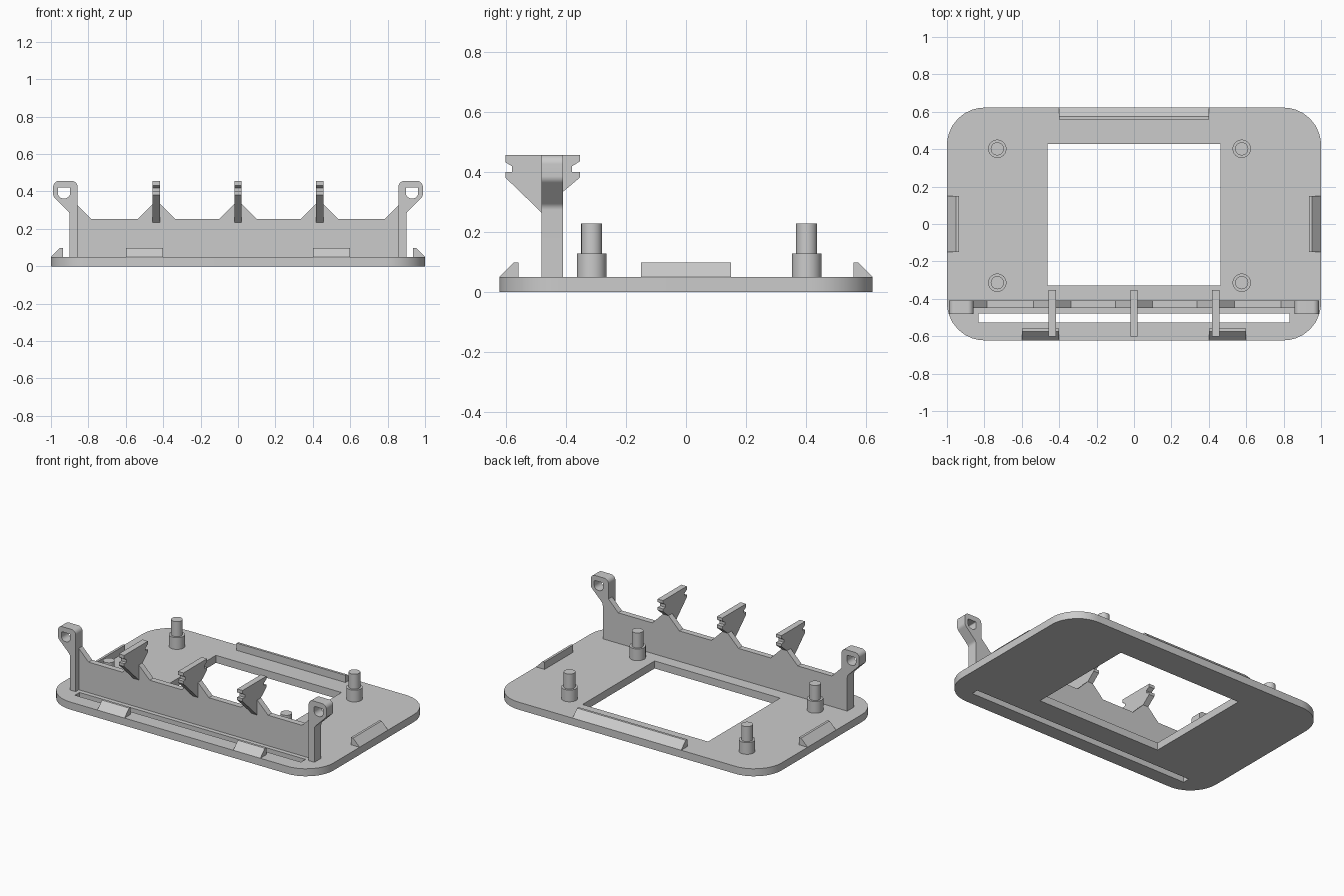
import bpy, bmesh, math
from mathutils import Vector, Matrix

if "Cube" in bpy.data.objects:
    bpy.data.objects.remove(bpy.data.objects["Cube"], do_unlink=True)

grey = bpy.data.materials.new("light grey plastic")
grey.use_nodes = True
grey.diffuse_color = (0.6, 0.6, 0.6, 1)
grey.node_tree.nodes["Principled BSDF"].inputs["Base Color"].default_value = (0.6, 0.6, 0.6, 1)

# Profile plane and extrusion direction for each axis
FRAMES = {
    "x": Matrix(((0, 0, 1), (1, 0, 0), (0, 1, 0))),
    "y": Matrix(((1, 0, 0), (0, 0, -1), (0, 1, 0))),
    "z": Matrix.Identity(3),
}
TOP = 0.05            # upper face of the base plate
HALF_Y = 0.622


def rounded(points, steps=8):
    """Outline from (u, v) or (u, v, radius) corners, with arcs where a radius is given."""
    out = []
    for i, point in enumerate(points):
        p = Vector(point[:2])
        if len(point) == 2:
            out.append(p)
            continue
        a = (Vector(points[i - 1][:2]) - p).normalized()
        b = (Vector(points[(i + 1) % len(points)][:2]) - p).normalized()
        half = a.angle(b) / 2
        r = point[2]
        centre = p + (a + b).normalized() * r / math.sin(half)
        start = (p + a * r / math.tan(half) - centre).normalized()
        end = (p + b * r / math.tan(half) - centre).normalized()
        for k in range(steps + 1):
            out.append(centre + start.lerp(end, k / steps).normalized() * r)
    return out


def box(u0, u1, v0, v1, *radius):
    return [(u, v, *radius) for u, v in ((u0, v0), (u1, v0), (u1, v1), (u0, v1))]


def prism(name, loops, axis, lo, hi):
    """Extrude an outline (further loops are holes) along an axis from lo to hi."""
    curve = bpy.data.curves.new(name, "CURVE")
    curve.dimensions = "2D"
    curve.fill_mode = "BOTH"
    curve.extrude = (hi - lo) / 2
    for loop in loops:
        pts = rounded(loop)
        spline = curve.splines.new("POLY")
        spline.points.add(len(pts) - 1)
        for sp, p in zip(spline.points, pts):
            sp.co = (p.x, p.y, 0, 1)
        spline.use_cyclic_u = True
    temp = bpy.data.objects.new(name + "_outline", curve)
    mesh = bpy.data.meshes.new_from_object(temp)
    bpy.data.objects.remove(temp)
    bpy.data.curves.remove(curve)

    shift = Vector([(lo + hi) / 2 if a == axis else 0 for a in "xyz"])
    bm = bmesh.new()
    bm.from_mesh(mesh)
    bmesh.ops.remove_doubles(bm, verts=bm.verts, dist=1e-5)
    for v in bm.verts:
        v.co = FRAMES[axis] @ v.co + shift
    bmesh.ops.recalc_face_normals(bm, faces=bm.faces)
    return finish(name, bm, mesh)


def finish(name, bm, mesh):
    bm.to_mesh(mesh)
    bm.free()
    mesh.name = name
    mesh.materials.clear()
    mesh.materials.append(grey)
    obj = bpy.data.objects.new(name, mesh)
    bpy.context.collection.objects.link(obj)
    bpy.ops.object.select_all(action="DESELECT")
    obj.select_set(True)
    bpy.context.view_layer.objects.active = obj
    bpy.ops.object.shade_smooth_by_angle(angle=math.radians(30))
    return obj


def cylinder(name, x, y, z0, z1, radius):
    bm = bmesh.new()
    bmesh.ops.create_cone(bm, cap_ends=True, segments=40, radius1=radius, radius2=radius,
                          depth=z1 - z0, matrix=Matrix.Translation((x, y, (z0 + z1) / 2)))
    return finish(name, bm, bpy.data.meshes.new(name))


# Base plate with the large window and the narrow front slot
prism("base_plate", [box(-1, 1, -HALF_Y, HALF_Y, 0.2),
                     box(-0.462, 0.462, -0.33, 0.428),
                     box(-0.832, 0.832, -0.526, -0.478)], "z", 0, TOP)

# Upright wall, rising beside the end posts and under each hook
BACK, FACE, PROUD = -0.41, -0.449, -0.482
HOOKS = (-0.436, 0, 0.436)
RIM = 0.253
crest = [(-0.858, 0.326), (-0.786, RIM)]
for x in HOOKS:
    crest += [(x - 0.1, RIM), (x - 0.02, 0.333), (x + 0.02, 0.333), (x + 0.1, RIM)]
crest += [(0.786, RIM), (0.858, 0.326)]
prism("upright_wall", [[(-0.858, TOP)] + crest + [(0.858, TOP)]], "y", FACE, BACK)

# End posts with an eyelet head
for side, s in (("right", -1), ("left", 1)):
    post = [(0.858, TOP), (0.9, TOP), (0.9, 0.285, 0.03), (0.988, 0.373, 0.03),
            (0.988, 0.456, 0.03), (0.858, 0.456, 0.03)]
    eyelet = [(0.898, 0.422, 0.006), (0.963, 0.422, 0.006),
              (0.963, 0.363, 0.028), (0.898, 0.363, 0.028)]
    prism(side + "_post", [[(s * p[0], *p[1:]) for p in loop] for loop in (post, eyelet)],
          "y", PROUD, BACK)

# Notched hooks on the wall
hook = [(-0.602, 0.455), (-0.602, 0.432), (-0.579, 0.418), (-0.579, 0.4), (-0.602, 0.4),
        (-0.602, 0.381), (FACE, 0.233), (BACK, 0.233), (BACK, 0.333), (-0.353, 0.381),
        (-0.353, 0.4), (-0.38, 0.4), (-0.38, 0.418), (-0.353, 0.435), (-0.353, 0.455)]
for side, x in zip(("right", "middle", "left"), HOOKS):
    prism(side + "_hook", [hook], "x", x - 0.02, x + 0.02)


# Wedge clips along the rim
def wedge(edge, s):
    return [(s * edge, TOP), (s * (edge - 0.048), 0.098),
            (s * (edge - 0.064), 0.098), (s * (edge - 0.064), TOP)]


prism("back_clip", [wedge(HALF_Y, 1)], "x", -0.4, 0.4)
for side, s in (("right", -1), ("left", 1)):
    prism("front_%s_clip" % side, [wedge(HALF_Y, -1)], "x", s * 0.5 - 0.1, s * 0.5 + 0.1)
    prism(side + "_clip", [wedge(1, s)], "y", -0.15, 0.15)

# Stepped mounting pegs
for side, x in (("right", -0.731), ("left", 0.576)):
    for end, y in (("front", -0.314), ("back", 0.402)):
        cylinder("%s_%s_peg_base" % (end, side), x, y, TOP, 0.128, 0.049)
        cylinder("%s_%s_peg_pin" % (end, side), x, y, 0.128, 0.228, 0.035)
